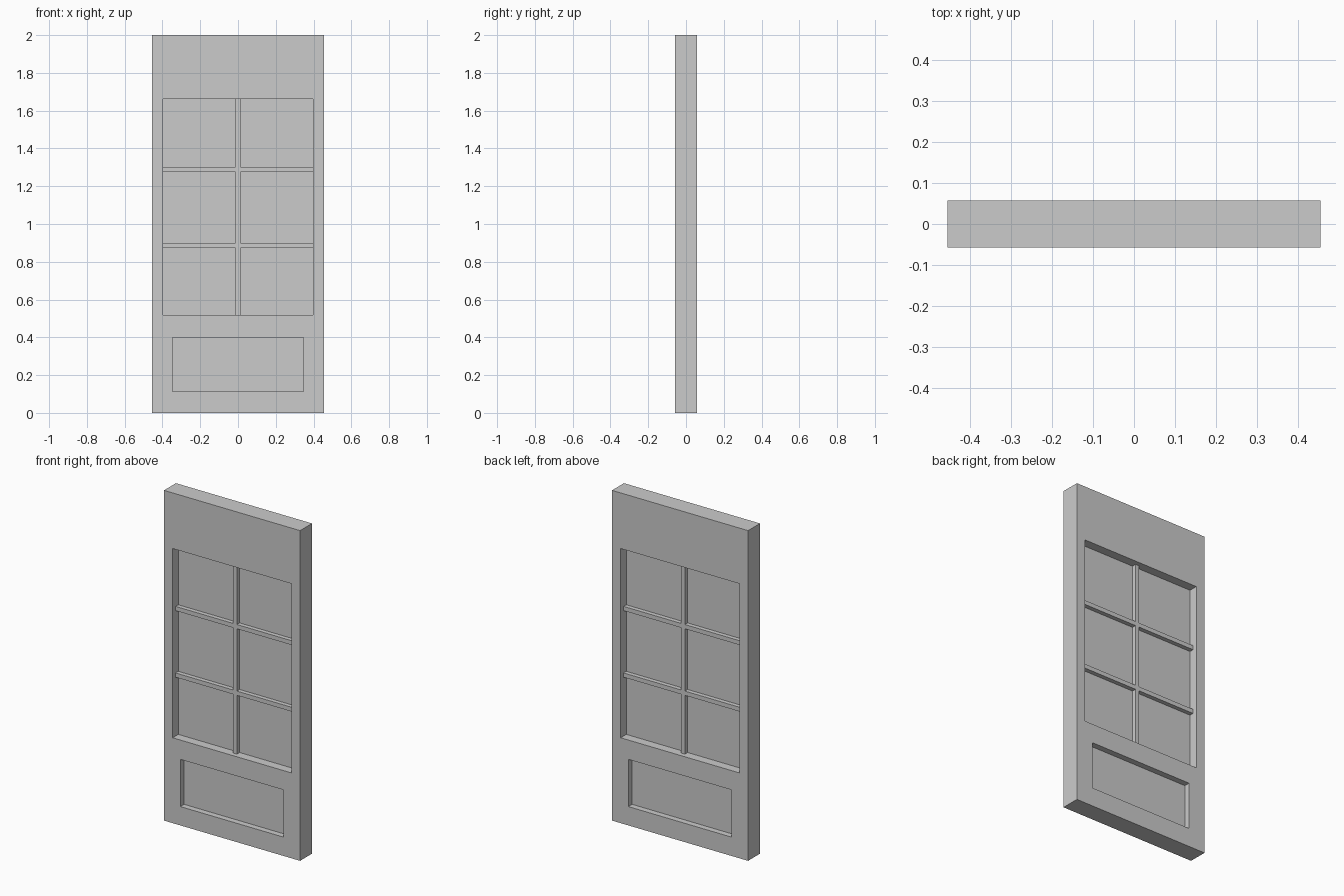
import bpy, bmesh
from math import radians

if "Cube" in bpy.data.objects:
    bpy.data.objects.remove(bpy.data.objects["Cube"])


def rect(x, z0, z1):
    return [(-x, z0), (x, z0), (x, z1), (-x, z1)]


def plate(name, loops, half_depth):
    """Solid plate from x/z outlines (inner loops become holes), centred on y = 0."""
    curve = bpy.data.curves.new(name, 'CURVE')
    curve.dimensions = '2D'
    curve.fill_mode = 'BOTH'
    curve.extrude = half_depth
    for loop in loops:
        spline = curve.splines.new('POLY')
        spline.points.add(len(loop) - 1)
        for point, (x, z) in zip(spline.points, loop):
            point.co = (x, z, 0, 1)
        spline.use_cyclic_u = True
    obj = bpy.data.objects.new(name, curve)
    obj.rotation_euler.x = radians(90)
    bpy.context.collection.objects.link(obj)
    bpy.ops.object.select_all(action='DESELECT')
    obj.select_set(True)
    bpy.context.view_layer.objects.active = obj
    bpy.ops.object.convert(target='MESH')
    bpy.ops.object.transform_apply(location=False, rotation=True, scale=False)
    obj = bpy.context.object
    # Weld the caps to the sides and keep flat faces
    bm = bmesh.new()
    bm.from_mesh(obj.data)
    bmesh.ops.remove_doubles(bm, verts=bm.verts, dist=1e-5)
    bmesh.ops.recalc_face_normals(bm, faces=bm.faces)
    for face in bm.faces:
        face.smooth = False
    bm.to_mesh(obj.data)
    bm.free()
    return obj


WINDOW = (0.398, 0.517, 1.663)   # half width, bottom, top
PANEL = (0.346, 0.114, 0.40)
BAR = 0.013                      # half width of the glazing bars

# Door slab with window and panel openings
plate("door_frame", [rect(0.456, 0, 2), rect(*WINDOW), rect(*PANEL)], 0.057)

# Window pane and recessed lower panel
plate("window_pane", [rect(*WINDOW)], 0.003)
plate("lower_panel", [rect(*PANEL)], 0.021)

# Glazing bars: one upright crossed by two horizontals
w, bottom, top = WINDOW
right = [(BAR, bottom)]
for z in (0.886, 1.289):
    right += [(BAR, z - BAR), (w, z - BAR), (w, z + BAR), (BAR, z + BAR)]
right.append((BAR, top))
left = [(-x, z) for x, z in reversed(right)]
plate("glazing_bars", [right + left], 0.029)
